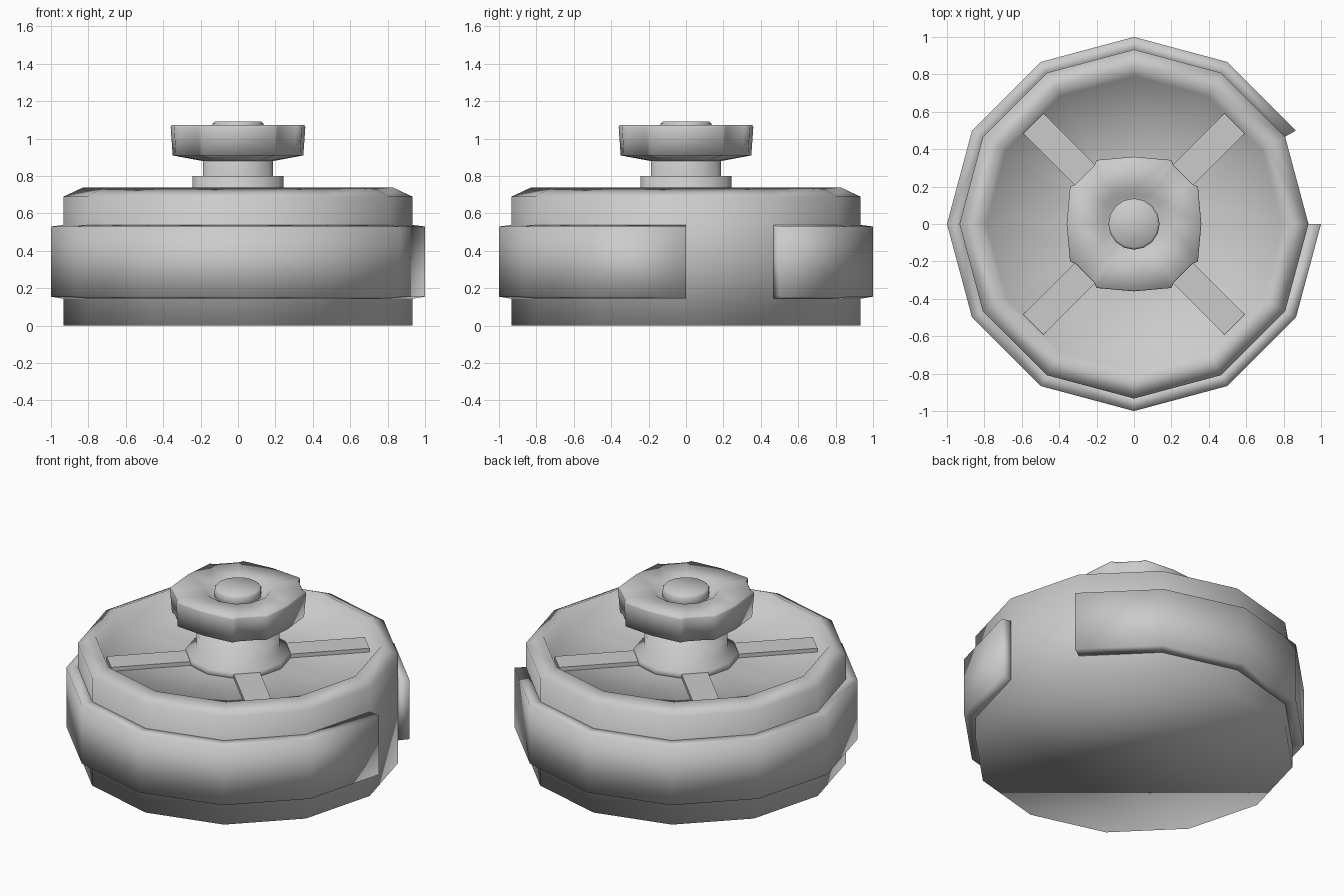
import bpy, bmesh
from math import cos, sin, pi, radians
from mathutils import Matrix

if "Cube" in bpy.data.objects:
    bpy.data.objects.remove(bpy.data.objects["Cube"])


def finish(name, bm, smooth=True):
    bmesh.ops.recalc_face_normals(bm, faces=bm.faces)
    mesh = bpy.data.meshes.new(name)
    bm.to_mesh(mesh)
    bm.free()
    obj = bpy.data.objects.new(name, mesh)
    bpy.context.collection.objects.link(obj)
    for p in mesh.polygons:
        p.use_smooth = smooth
    return obj


def loft(name, rings, smooth=True):
    """Skin closed rings of equal length and cap both ends."""
    bm = bmesh.new()
    loops = [[bm.verts.new(p) for p in ring] for ring in rings]
    n = len(loops[0])
    for a, b in zip(loops, loops[1:]):
        for i in range(n):
            j = (i + 1) % n
            bm.faces.new((a[i], a[j], b[j], b[i]))
    bm.faces.new(loops[0])
    bm.faces.new(loops[-1])
    return finish(name, bm, smooth)


def circle(r, z, n=12):
    return [(r * cos(2 * pi * i / n), r * sin(2 * pi * i / n), z) for i in range(n)]


def lathe(name, profile, n=12):
    return loft(name, [circle(r, z, n) for r, z in profile])


# Twelve-sided drum with chamfered rim and sunken lid
lathe("drum_body", [(.933, 0), (.933, .69), (.83, .738), (.79, .645), (.25, .645)])

# Open strap round the drum, with a gap on the right side
strap = [(.92, .54), (1, .53), (1, .155), (.92, .142)]
loft("strap", [[(r * cos(radians(a)), r * sin(radians(a)), z) for r, z in strap]
               for a in range(30, 361, 30)])

# Four raised spokes on the lid
for k in range(4):
    bm = bmesh.new()
    bmesh.ops.create_cube(bm, size=1)
    bm.transform(Matrix.Rotation(pi / 4 + k * pi / 2, 4, 'Z')
                 @ Matrix.Translation((.47, 0, .64))
                 @ Matrix.Diagonal((.58, .155, .06, 1)))
    finish(f"spoke_{k + 1}", bm, smooth=False)

# Stepped hub and neck below the knob
lathe("hub", [(.305, .63), (.305, .68), (.243, .71), (.243, .80),
              (.187, .80), (.187, .90)])

# Knob outline: four lobes with shallow recesses on the diagonals
quarter = [(.36, 0), (.342, .20), (.312, .213), (.213, .312), (.20, .342)]
outline = []
for k in range(4):
    c, s = cos(k * pi / 2), sin(k * pi / 2)
    outline += [(x * c - y * s, x * s + y * c) for x, y in quarter]


def lobe(z, scale=1):
    return [(x * scale, y * scale, z) for x, y in outline]


def inner(r, z):
    return [(r * x / (x * x + y * y) ** .5, r * y / (x * x + y * y) ** .5, z)
            for x, y in outline]


loft("knob", [inner(.187, .88), lobe(.91, .97), lobe(1.06), lobe(1.072, .985),
              inner(.19, 1.068), inner(.155, 1.035)])

# Round button in the knob centre
lathe("knob_button", [(.137, 1.0), (.137, 1.08), (.125, 1.092)], 16)
